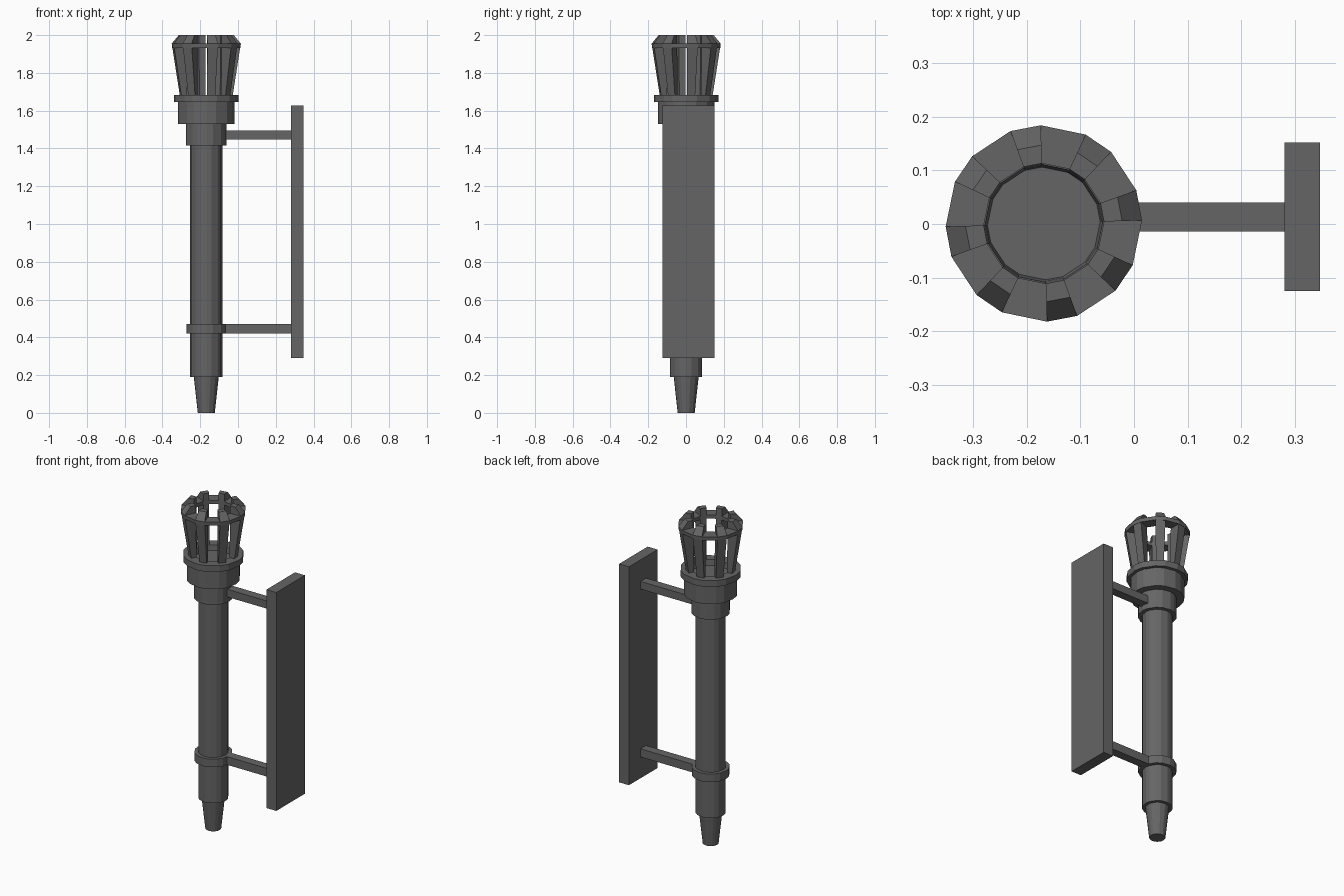
import bpy, bmesh, math

if "Cube" in bpy.data.objects:
    bpy.data.objects.remove(bpy.data.objects["Cube"])

CX, CY = -0.168, 0.001
iron = bpy.data.materials.new("dark_iron")
iron.diffuse_color = (0.13, 0.13, 0.13, 1)
iron.use_nodes = True
iron.node_tree.nodes["Principled BSDF"].inputs["Base Color"].default_value = iron.diffuse_color

# sixteen angles, alternating bar (18 deg) and gap (27 deg)
ANGLES = []
for k in range(8):
    ANGLES += [math.radians(1.8 + 45 * k), math.radians(19.8 + 45 * k)]


def finish(name, bm):
    bmesh.ops.recalc_face_normals(bm, faces=bm.faces)
    me = bpy.data.meshes.new(name)
    bm.to_mesh(me)
    bm.free()
    me.materials.append(iron)
    ob = bpy.data.objects.new(name, me)
    bpy.context.collection.objects.link(ob)


def point(bm, r, a, z):
    return bm.verts.new((CX + r * math.cos(a), CY + r * math.sin(a), z))


def lathe(name, profile, closed=False):
    """Revolve (radius, z) points; open profiles are capped."""
    bm = bmesh.new()
    rings = [[point(bm, r, a, z) for a in ANGLES] for r, z in profile]
    pairs = list(zip(rings, rings[1:]))
    if closed:
        pairs.append((rings[-1], rings[0]))
    else:
        bm.faces.new(rings[0])
        bm.faces.new(rings[-1])
    n = len(ANGLES)
    for lo, hi in pairs:
        for i in range(n):
            j = (i + 1) % n
            bm.faces.new((lo[i], lo[j], hi[j], hi[i]))
    finish(name, bm)


def box(name, x0, x1, y0, y1, z0, z1):
    bm = bmesh.new()
    bmesh.ops.create_cube(bm, size=1)
    for v in bm.verts:
        v.co = (x1 if v.co.x > 0 else x0, y1 if v.co.y > 0 else y0,
                z1 if v.co.z > 0 else z0)
    finish(name, bm)


# torch body
lathe("tip", [(0.045, 0), (0.066, 0.19)])
lathe("shaft", [(0.085, 0.19), (0.085, 1.42)])
lathe("lower_band", [(0.106, 0.42), (0.106, 0.47)])
lathe("collar", [(0.108, 1.415), (0.108, 1.53)])
lathe("cup", [(0.15, 1.53), (0.15, 1.645), (0.17, 1.645), (0.17, 1.683),
              (0.11, 1.683), (0.105, 1.65)])

# cage: ring plus leaning bars with chamfered tips
lathe("cage_ring", [(0.181, 1.933), (0.183, 1.955), (0.112, 1.955), (0.112, 1.933)],
      closed=True)
BAR = [(0.14, 1.68), (0.183, 1.955), (0.146, 2.0), (0.112, 2.0), (0.112, 1.933),
       (0.107, 1.68)]
bm = bmesh.new()
for k in range(8):
    a, b = ANGLES[2 * k], ANGLES[2 * k + 1]
    s0 = [point(bm, r, a, z) for r, z in BAR]
    s1 = [point(bm, r, b, z) for r, z in BAR]
    bm.faces.new(s0)
    bm.faces.new(s1)
    for i in range(len(BAR)):
        j = (i + 1) % len(BAR)
        bm.faces.new((s0[i], s0[j], s1[j], s1[i]))
finish("cage_bars", bm)

# wall bracket
box("wall_plate", 0.28, 0.347, -0.125, 0.152, 0.29, 1.627)
box("upper_arm", -0.1, 0.285, -0.014, 0.04, 1.448, 1.495)
box("lower_arm", -0.1, 0.285, -0.014, 0.04, 0.42, 0.47)
